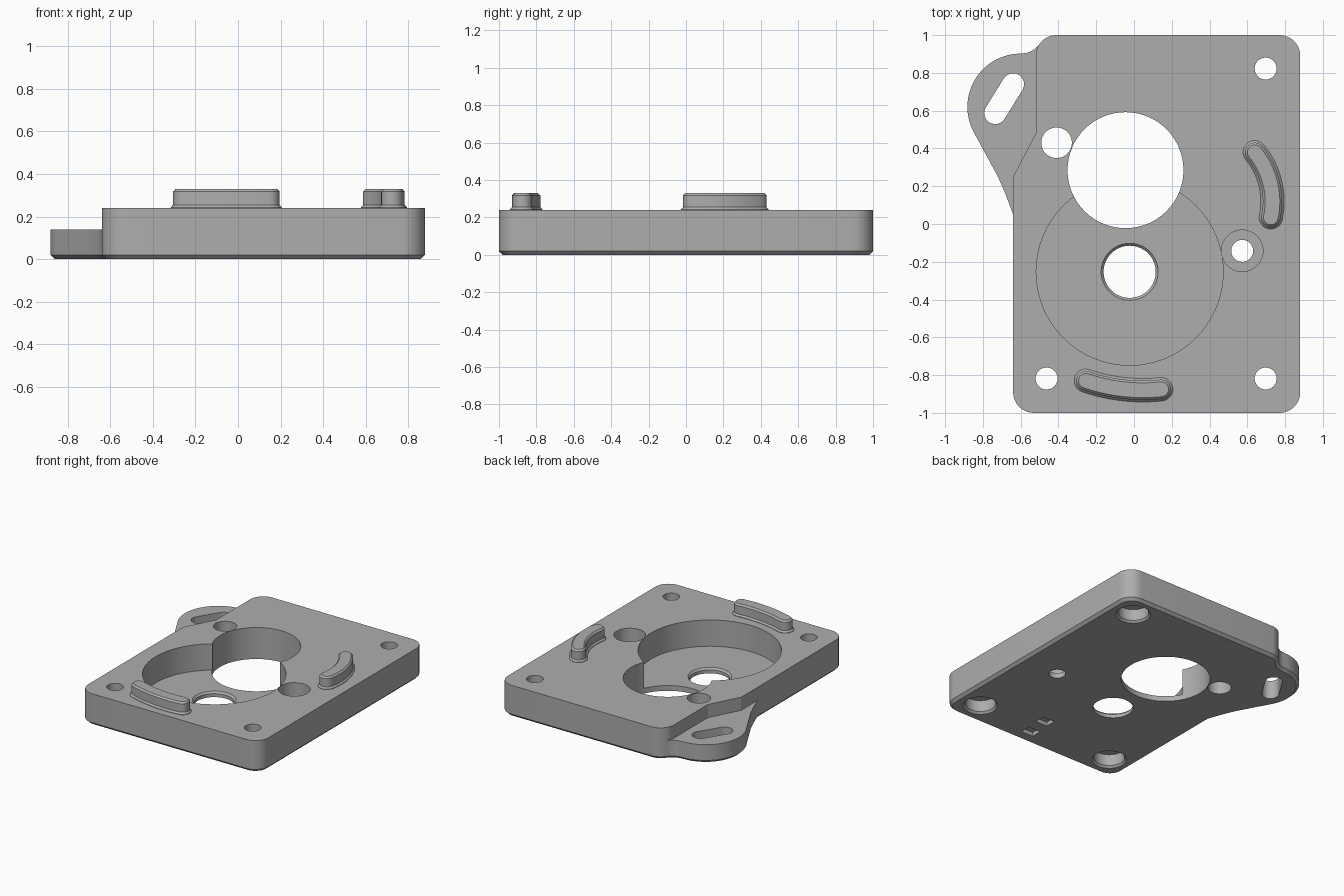
import bpy, bmesh
from math import cos, sin, radians

cube = bpy.data.objects.get("Cube")
if cube:
    bpy.data.objects.remove(cube, do_unlink=True)

grey = bpy.data.materials.new("plain grey")
grey.use_nodes = True
colour = (0.42, 0.42, 0.42, 1)
grey.diffuse_color = colour
grey.node_tree.nodes["Principled BSDF"].inputs["Base Color"].default_value = colour


def arc(x, y, r, start, end, steps=12):
    angles = [radians(start + (end - start) * i / steps) for i in range(steps + 1)]
    return [(x + r * cos(a), y + r * sin(a)) for a in angles]


def circle(x, y, r, steps=64):
    return arc(x, y, r, 0, 360, steps)[:-1]


def sausage(x, y, r, start, end, w):
    """Curved bar with round ends, w is half its width."""
    a, b = radians(start), radians(end)
    return (arc(x, y, r + w, start, end, 20)
            + arc(x + r * cos(b), y + r * sin(b), w, end, end + 180)[1:-1]
            + arc(x, y, r - w, end, start, 20)
            + arc(x + r * cos(a), y + r * sin(a), w, start + 180, start + 360)[1:-1])


def loft(name, rings):
    """Closed solid through rings of (outline, height)."""
    bm = bmesh.new()
    loops = [[bm.verts.new((x, y, z)) for x, y in pts] for pts, z in rings]
    bm.faces.new(loops[0])
    bm.faces.new(loops[-1])
    n = len(loops[0])
    for low, high in zip(loops, loops[1:]):
        for i in range(n):
            j = (i + 1) % n
            bm.faces.new((low[i], low[j], high[j], high[i]))
    bmesh.ops.recalc_face_normals(bm, faces=bm.faces)
    mesh = bpy.data.meshes.new(name)
    bm.to_mesh(mesh)
    bm.free()
    mesh.materials.append(grey)
    obj = bpy.data.objects.new(name, mesh)
    bpy.context.collection.objects.link(obj)
    return obj


def activate(obj):
    bpy.ops.object.select_all(action='DESELECT')
    obj.select_set(True)
    bpy.context.view_layer.objects.active = obj


def cut(target, *rings):
    cutter = loft("cutter", rings)
    cutter.hide_render = True
    activate(target)
    mod = target.modifiers.new("cut", 'BOOLEAN')
    mod.operation = 'DIFFERENCE'
    mod.solver = 'EXACT'
    mod.object = cutter
    bpy.ops.object.modifier_apply(modifier=mod.name)
    bpy.data.objects.remove(cutter, do_unlink=True)


def bore(x, y, r, low=-0.1, high=0.4):
    cut(plate, (circle(x, y, r), low), (circle(x, y, r), high))


TOP, FLOOR, EAR_TOP, BEVEL = 0.24, 0.04, 0.14, 0.02

# Plate outline with the side ear
outline = (arc(-0.53, -0.89, 0.11, 180, 270) + arc(0.77, -0.89, 0.11, 270, 360)
           + arc(0.77, 0.89, 0.11, 0, 90) + arc(-0.41, 0.89, 0.11, 90, 145)
           + arc(-0.596, 1.02, 0.117, -35, -90)[1:]
           + arc(-0.6, 0.62, 0.282, 91, 208, 28)
           + [(-0.72, 0.25), (-0.685, 0.17), (-0.66, 0.105), (-0.64, 0.05)])
plate = loft("mounting_plate", [(outline, BEVEL), (outline, TOP)])

# Chamfer around the underside
bm = bmesh.new()
bm.from_mesh(plate.data)
bm.faces.ensure_lookup_table()
under = min(bm.faces, key=lambda f: f.calc_center_median().z)
bmesh.ops.inset_region(bm, faces=[under], thickness=BEVEL, depth=0)
for v in under.verts:
    v.co.z = 0
bm.to_mesh(plate.data)
bm.free()

# Ear is lower than the plate
step = (arc(-0.41, 0.89, 0.11, 145, 180) + [(-0.52, 0.48), (-0.64, 0.25), (-0.64, 0),
        (-1, 0), (-1, 0.96), (-0.51, 0.96)])
cut(plate, (step, EAR_TOP), (step, 0.4))

# Ear slot
dx, dy, tilt = 0.095, 0.153, 58
slot = (arc(-0.64, 0.74, 0.058, tilt - 90, tilt + 90)
        + arc(-0.64 - dx, 0.74 - dy, 0.058, tilt + 90, tilt + 270))
cut(plate, (slot, -0.1), (slot, 0.4))

# Round pocket, small side pocket and their holes
bore(-0.023, -0.253, 0.495, low=FLOOR)
bore(0.573, -0.142, 0.11, low=FLOOR)
bore(0.573, -0.142, 0.058)
bore(-0.045, 0.285, 0.307)
bore(-0.41, 0.43, 0.081)
bore(-0.023, -0.253, 0.138)
cut(plate, (circle(-0.023, -0.253, 0.136), FLOOR - 0.016),
    (circle(-0.023, -0.253, 0.152), FLOOR + 0.001))

# Corner screw holes, counterbored from below
for x, y in ((0.697, 0.823), (0.697, -0.818), (-0.463, -0.818)):
    bore(x, y, 0.058)
    cut(plate, (circle(x, y, 0.122), -0.002), (circle(x, y, 0.106), 0.015),
        (circle(x, y, 0.106), 0.1))

# Small square recesses underneath
for x, y in ((0.215, -0.7), (0.2, -0.87)):
    box = [(x + sx * 0.05, y + sy * 0.04) for sx, sy in ((-1, -1), (1, -1), (1, 1), (-1, 1))]
    cut(plate, (box, -0.1), (box, 0.03))

# Curved guide ridges on top
profile = ((0.062, TOP - 0.01), (0.062, TOP + 0.003), (0.051, TOP + 0.015),
           (0.051, 0.318), (0.039, 0.33))
ridges = []
for name, path in (("front_ridge", (0.047, 0.051, 0.931, 251.1, 276)),
                   ("side_ridge", (0.323, 0.119, 0.41, -11.8, 39.5))):
    ridges.append(loft(name, [(sausage(*path, w), z) for w, z in profile]))

for obj in [plate] + ridges:
    activate(obj)
    bpy.ops.object.shade_smooth_by_angle(angle=radians(25))
